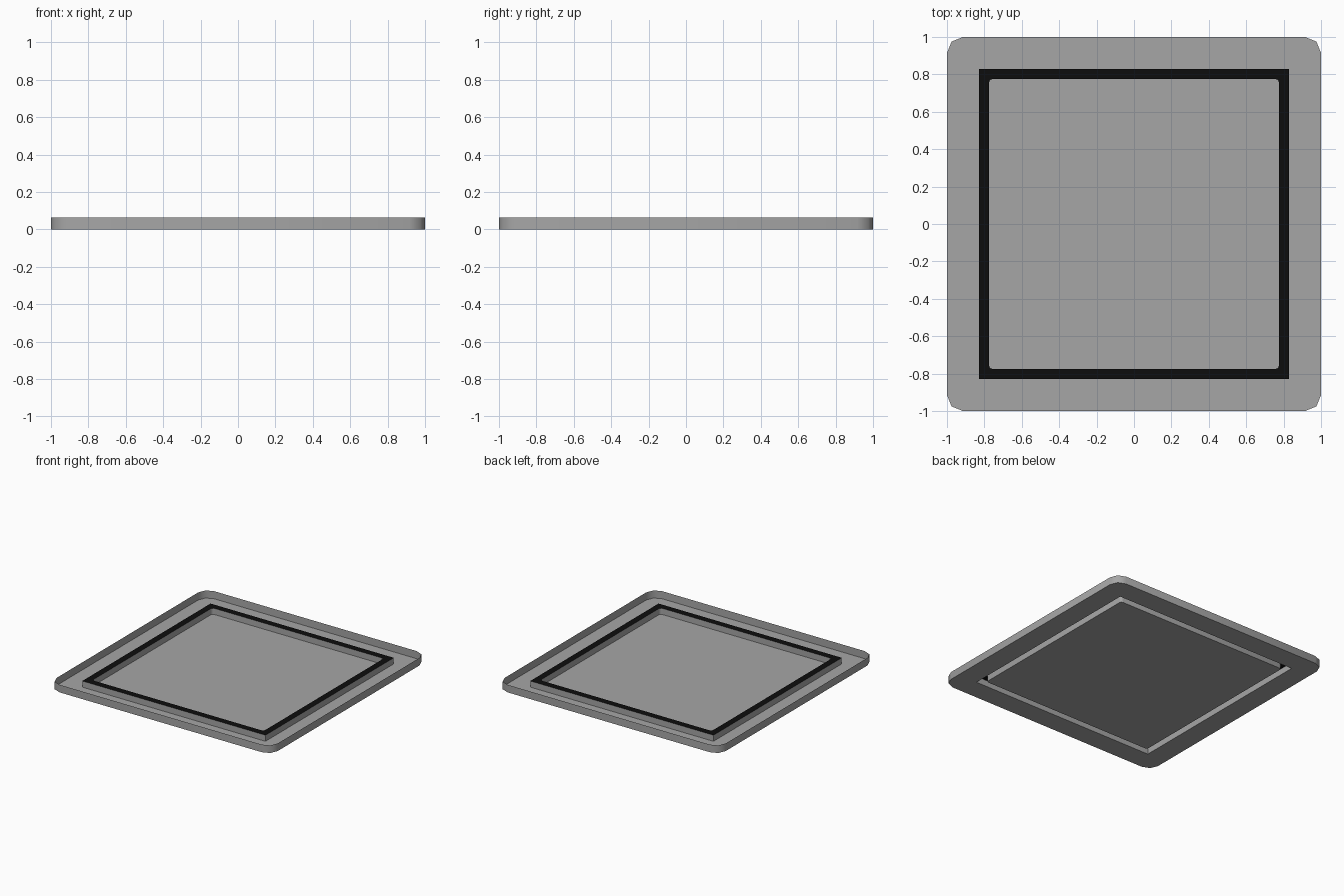
import bpy, bmesh, math

if "Cube" in bpy.data.objects:
    bpy.data.objects.remove(bpy.data.objects["Cube"])

def material(name, value):
    m = bpy.data.materials.new(name)
    m.diffuse_color = (value, value, value, 1)
    m.use_nodes = True
    m.node_tree.nodes["Principled BSDF"].inputs["Base Color"].default_value = m.diffuse_color
    return m

grey = material("metal grey", 0.38)
black = material("black", 0.004)

RIM_TOP, FRAME_TOP = 0.062, 0.05
FRAME_OUT, FRAME_IN = 0.828, 0.775

def rounded_square(half, radius=0.0, steps=2):
    """Square outline, counter-clockwise, with optional rounded corners."""
    pts = []
    for k in range(4):
        a0 = math.pi / 2 * k
        cx, cy = [(1, 1), (-1, 1), (-1, -1), (1, -1)][k]
        if radius == 0:
            pts.append((cx * half, cy * half))
            continue
        for i in range(steps + 1):
            a = a0 + math.pi / 2 * i / steps
            pts.append((cx * (half - radius) + radius * math.cos(a),
                        cy * (half - radius) + radius * math.sin(a)))
    return pts

def build(name, mat, loops, walls=(), fill=()):
    """loops: (outline, z); walls: pairs of loops; fill: loops bounding a flat sheet."""
    bm = bmesh.new()
    rings = [[bm.verts.new((x, y, z)) for x, y in pts] for pts, z in loops]
    for a, b in walls:
        n = len(rings[a])
        for i in range(n):
            j = (i + 1) % n
            bm.faces.new((rings[a][i], rings[a][j], rings[b][j], rings[b][i]))
    if len(fill) == 1:
        bm.faces.new(rings[fill[0]])
    elif fill:
        edges = []
        for r in fill:
            n = len(rings[r])
            for i in range(n):
                pair = (rings[r][i], rings[r][(i + 1) % n])
                edges.append(bm.edges.get(pair) or bm.edges.new(pair))
        bmesh.ops.triangle_fill(bm, edges=edges, use_beauty=True, normal=(0, 0, 1))
    me = bpy.data.meshes.new(name)
    bm.to_mesh(me)
    bm.free()
    me.materials.append(mat)
    ob = bpy.data.objects.new(name, me)
    bpy.context.collection.objects.link(ob)
    bpy.context.view_layer.objects.active = ob
    ob.select_set(True)
    bpy.ops.object.shade_smooth_by_angle(angle=math.radians(50))
    ob.select_set(False)

outer = rounded_square(1.0, 0.085)
frame_out = rounded_square(FRAME_OUT)
frame_in = rounded_square(FRAME_IN, 0.02, 3)

# Outer tray: thin upright rim, flat floor, raised wall around the slot
build("outer_tray", grey,
      [(outer, 0), (outer, RIM_TOP), (frame_out, 0), (frame_out, FRAME_TOP)],
      walls=[(0, 1), (2, 3)], fill=(0, 2))

# Centre panel with its upturned edge
build("centre_panel", grey,
      [(frame_in, 0), (frame_in, FRAME_TOP)], walls=[(0, 1)], fill=(0,))

# Black strip capping the slot
build("slot_cap", black,
      [(frame_out, FRAME_TOP), (frame_in, FRAME_TOP)], fill=(0, 1))
